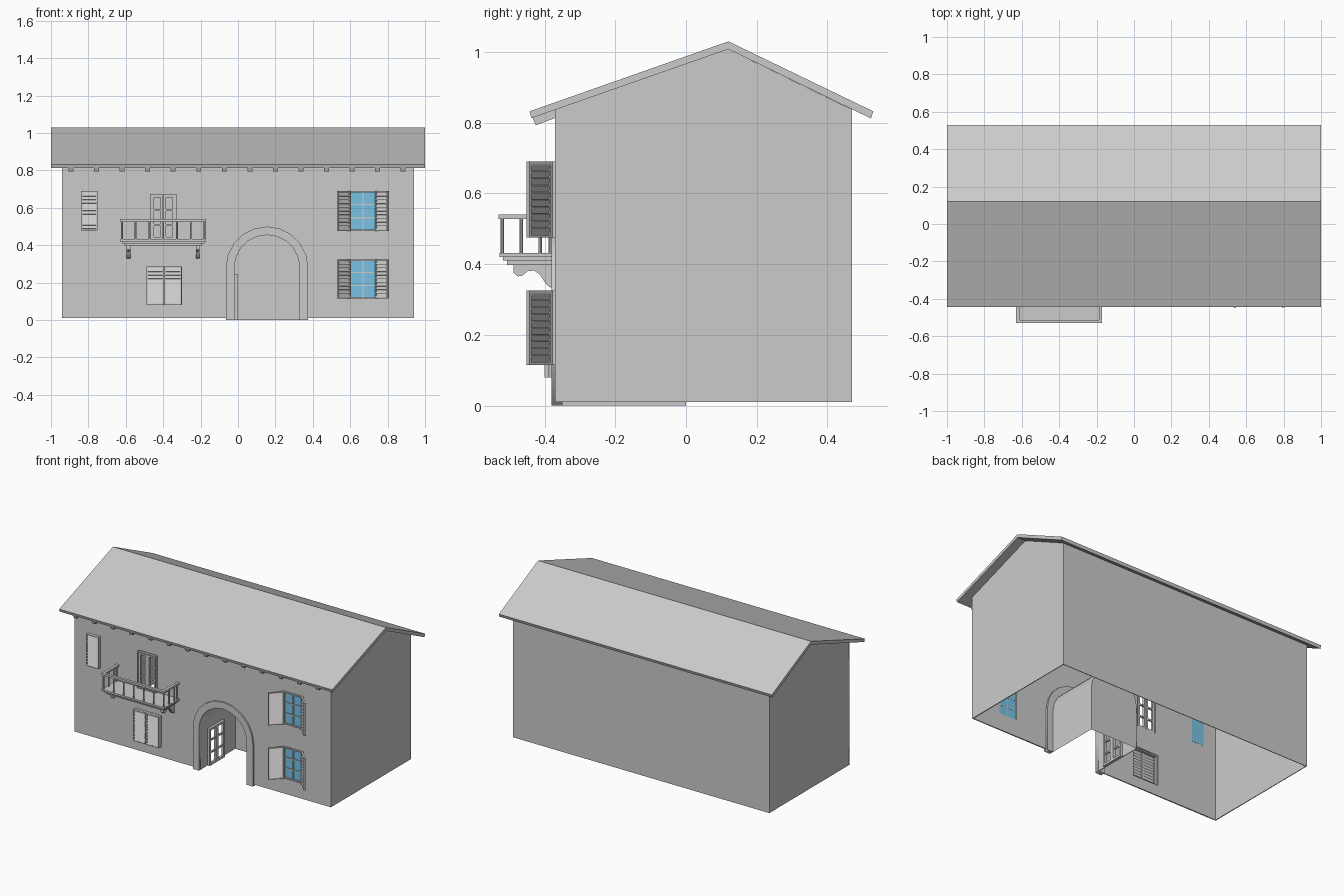
import bpy, bmesh, math
from mathutils import Matrix, Vector

cube = bpy.data.objects.get("Cube")
if cube:
    bpy.data.objects.remove(cube)


def material(name, rgb):
    m = bpy.data.materials.new(name)
    m.use_nodes = True
    m.diffuse_color = (*rgb, 1)
    m.node_tree.nodes["Principled BSDF"].inputs["Base Color"].default_value = (*rgb, 1)
    return m


GREY = material("plaster grey", (0.6, 0.6, 0.6))
BLUE = material("glass blue", (0.19, 0.54, 0.78))
FRONT, SILL = -0.37, 0.01


def finish(name, bm, mat=GREY, matrix=Matrix()):
    bmesh.ops.recalc_face_normals(bm, faces=bm.faces)
    me = bpy.data.meshes.new(name)
    bm.to_mesh(me)
    bm.free()
    me.materials.append(mat)
    ob = bpy.data.objects.new(name, me)
    ob.matrix_world = matrix
    bpy.context.collection.objects.link(ob)
    return ob


def box(bm, xs, ys, zs, tilt=0):
    size = [abs(b - a) for a, b in (xs, ys, zs)]
    mid = Vector([(a + b) / 2 for a, b in (xs, ys, zs)])
    m = Matrix.Translation(mid) @ Matrix.Rotation(tilt, 4, 'X') @ Matrix.Diagonal((*size, 1))
    bmesh.ops.create_cube(bm, size=1, matrix=m)


def prism(bm, profile, x0, x1):
    """Extrude a (y, z) profile along x."""
    face = bm.faces.new([bm.verts.new((x0, y, z)) for y, z in profile])
    ext = bmesh.ops.extrude_face_region(bm, geom=[face])["geom"]
    bmesh.ops.translate(bm, vec=(x1 - x0, 0, 0),
                        verts=[v for v in ext if isinstance(v, bmesh.types.BMVert)])


def plate(name, loops, half, matrix):
    """Flat plate from an outline followed by its holes."""
    cu = bpy.data.curves.new(name, 'CURVE')
    cu.dimensions, cu.fill_mode, cu.extrude = '2D', 'BOTH', half
    for loop in loops:
        sp = cu.splines.new('POLY')
        sp.points.add(len(loop) - 1)
        for p, (u, v) in zip(sp.points, loop):
            p.co = (u, v, 0, 1)
        sp.use_cyclic_u = True
    tmp = bpy.data.objects.new(name + " outline", cu)
    bpy.context.collection.objects.link(tmp)
    bpy.context.view_layer.update()
    me = bpy.data.meshes.new_from_object(tmp.evaluated_get(bpy.context.evaluated_depsgraph_get()))
    bpy.data.objects.remove(tmp)
    bm = bmesh.new()
    bm.from_mesh(me)
    bmesh.ops.remove_doubles(bm, verts=bm.verts, dist=1e-5)
    return finish(name, bm, GREY, matrix)


def rect(u0, u1, v0, v1):
    return [(u0, v0), (u1, v0), (u1, v1), (u0, v1)]


def arch(r, base):
    """Open outline of an arch, from its left foot to its right foot."""
    cx, spring, n = 0.155, 0.28, 10
    top = [(cx - r * math.cos(math.pi * i / n), spring + r * math.sin(math.pi * i / n))
           for i in range(n + 1)]
    return [(cx - r, base)] + top + [(cx + r, base)]


def upright(y):
    return Matrix.Translation((0, y, 0)) @ Matrix.Rotation(math.pi / 2, 4, 'X')


def side_on(x):
    return Matrix(((0, 0, 1, x), (1, 0, 0, 0), (0, 1, 0, 0), (0, 0, 0, 1)))


def frame(bm, w, z0, z1, bar, t):
    for xs in ((0, bar), (w - bar, w)):
        box(bm, xs, (-t, 0), (z0, z1))
    for zs in ((z0, z0 + bar), (z1 - bar, z1)):
        box(bm, (bar, w - bar), (-t, 0), zs)


def louvre(name, w, z0, z1, matrix):
    bm = bmesh.new()
    frame(bm, w, z0, z1, 0.008, 0.012)
    n = 10
    step = (z1 - z0 - 0.016) / n
    for i in range(n):
        z = z0 + 0.008 + (i + 0.5) * step
        box(bm, (0.007, w - 0.007), (-0.009, -0.005), (z - step * 0.55, z + step * 0.55), -0.4)
    return finish(name, bm, GREY, matrix)


def sash(name, w, z0, z1, matrix, cols, rows, bar=0.008, thin=0.003):
    bm = bmesh.new()
    frame(bm, w, z0, z1, bar, 0.016)
    for i in range(1, cols):
        box(bm, (w * i / cols - thin, w * i / cols + thin), (-0.014, -0.002), (z0, z1))
    for i in range(1, rows):
        z = z0 + (z1 - z0) * i / rows
        box(bm, (0, w), (-0.012, -0.002), (z - thin, z + thin))
    return finish(name, bm, GREY, matrix)


def glass(name, w, z0, z1, matrix):
    bm = bmesh.new()
    box(bm, (0.002, w - 0.002), (-0.006, -0.003), (z0, z1))
    finish(name, bm, BLUE, matrix)


def at(x, y, angle=0):
    return Matrix.Translation((x, y, 0)) @ Matrix.Rotation(angle, 4, 'Z')


# House shell: gables and back, open underneath
bm = bmesh.new()
gable = [(FRONT, SILL), (0.47, SILL), (0.47, 0.837), (0.12, 1.008), (FRONT, 0.838)]
ends = [[bm.verts.new((x, y, z)) for y, z in gable] for x in (-0.94, 0.94)]
for e in ends:
    bm.faces.new(e)
bm.faces.new([ends[0][1], ends[1][1], ends[1][2], ends[0][2]])
shell = finish("side_and_back_walls", bm)
mod = shell.modifiers.new("thickness", 'SOLIDIFY')
mod.thickness = 0.006

# Front wall with its openings
WINDOWS = {"upper": (0.475, 0.69), "lower": (0.115, 0.325)}
NARROW, WIDE, DOOR = (-0.84, -0.75, 0.48, 0.69), (-0.49, -0.3, 0.08, 0.285), (-0.47, -0.33, 0.43, 0.675)
holes = [rect(0.595, 0.74, *zs) for zs in WINDOWS.values()] + [rect(*r) for r in (NARROW, WIDE, DOOR)]
outline = [(-0.94, SILL)] + arch(0.175, SILL) + [(0.94, SILL), (0.94, 0.838), (-0.94, 0.838)]
plate("front_wall", [outline] + holes, 0.004, upright(FRONT + 0.004))

# Arch surround and vaulted passage behind it
plate("arch_surround", [arch(0.22, 0) + arch(0.175, 0)[::-1]], 0.015, upright(-0.365))
bm = bmesh.new()
pts = arch(0.175, 0)
near, far = ([bm.verts.new((x, y, z)) for x, z in pts] for y in (FRONT, 0))
for i in range(1, len(pts) - 1):
    bm.faces.new((near[i], near[i + 1], far[i + 1], far[i]))
bm.faces.new(far)
finish("passage_vault", bm)
plate("passage_door_wall", [rect(FRONT, 0, 0, 0.28), rect(-0.29, -0.13, 0.005, 0.24)], 0.002, side_on(-0.022))
for i, y in enumerate((-0.29, -0.21)):
    sash(f"passage_door_leaf_{i + 1}", 0.08, 0, 0.245, at(-0.02, y, math.pi / 2), 1, 3, 0.014, 0.005)

# Roof and rafter ends
bm = bmesh.new()
prism(bm, [(-0.443, 0.832), (0.12, 1.03), (0.53, 0.832), (0.523, 0.812), (0.12, 1.008), (-0.437, 0.813)], -1, 1)
finish("roof", bm)
bm = bmesh.new()
for i in range(14):
    x = -0.893 + 0.1366 * i
    prism(bm, [(-0.425, 0.793), (-0.365, 0.815), (-0.365, 0.84), (-0.434, 0.815)], x - 0.013, x + 0.013)
finish("rafter_ends", bm)

# Glazed windows with open shutters
for level, (z0, z1) in WINDOWS.items():
    w = 0.145
    place = at(0.595, FRONT + 0.006)
    sash(f"{level}_window_frame", w, z0, z1, place, 2, 3)
    glass(f"{level}_window_glass", w, z0, z1, place)
    louvre(f"{level}_left_shutter", 0.092, z0, z1, at(0.741, -0.377, -math.pi / 4))
    louvre(f"{level}_right_shutter", 0.092, z0, z1, at(0.529, -0.442, math.pi / 4))

# Windows with closed shutters
x0, x1, z0, z1 = NARROW
sash("narrow_window_frame", x1 - x0, z0, z1, at(x0, FRONT + 0.004), 1, 1)
louvre("narrow_shutter", x1 - x0, z0, z1, at(x0, -0.378))
glass("narrow_window_glass", x1 - x0, z0, z1, at(x0, FRONT + 0.012))
x0, x1, z0, z1 = WIDE
sash("wide_window_frame", x1 - x0, z0, z1, at(x0, FRONT), 1, 1)
half = (x1 - x0) / 2
for i in range(2):
    louvre(f"wide_shutter_{i + 1}", half - 0.002, z0, z1, at(x0 + i * half + 0.001, -0.388))

# Balcony door: surround and two leaves with open panes
x0, x1, z0, z1 = DOOR
sash("balcony_door_surround", x1 - x0, z0, z1, at(x0, FRONT - 0.002), 1, 1)
for i in range(2):
    sash(f"balcony_door_leaf_{i + 1}", 0.061, z0, z1 - 0.008, at(x0 + 0.008 + i * 0.063, FRONT + 0.006),
         1, 3, 0.013, 0.005)

# Balcony floor in stepped mouldings
bm = bmesh.new()
for inset, low, high in ((0, 0.42, 0.432), (0.01, 0.41, 0.42), (0.022, 0.398, 0.41)):
    box(bm, (-0.63 + inset, -0.17 - inset), (-0.528 + inset, FRONT), (low, high))
finish("balcony_floor", bm)

# Balcony railing: handrail and balusters
bm = bmesh.new()
box(bm, (-0.63, -0.17), (-0.53, -0.512), (0.527, 0.54))
for x in (-0.63, -0.188):
    box(bm, (x, x + 0.018), (-0.512, FRONT), (0.527, 0.54))
spots = [(-0.621 + 0.0737 * i, -0.52) for i in range(7)]
spots += [(x, y) for x in (-0.621, -0.179) for y in (-0.466, -0.412, -0.384)]
for x, y in spots:
    bmesh.ops.create_cone(bm, cap_ends=True, segments=8, radius1=0.005, radius2=0.005, depth=0.1,
                          matrix=Matrix.Translation((x, y, 0.48)))
finish("balcony_railing", bm)

# Scrolled balcony brackets
scroll = [(FRONT, 0.4), (-0.487, 0.4), (-0.488, 0.376), (-0.475, 0.365), (-0.462, 0.368), (-0.448, 0.38),
          (-0.43, 0.382), (-0.415, 0.372), (-0.4, 0.35), (-0.388, 0.336), (FRONT, 0.33)]
for side, x in (("right", -0.585), ("left", -0.215)):
    bm = bmesh.new()
    prism(bm, scroll, x - 0.01, x + 0.01)
    finish(f"balcony_{side}_bracket", bm)
